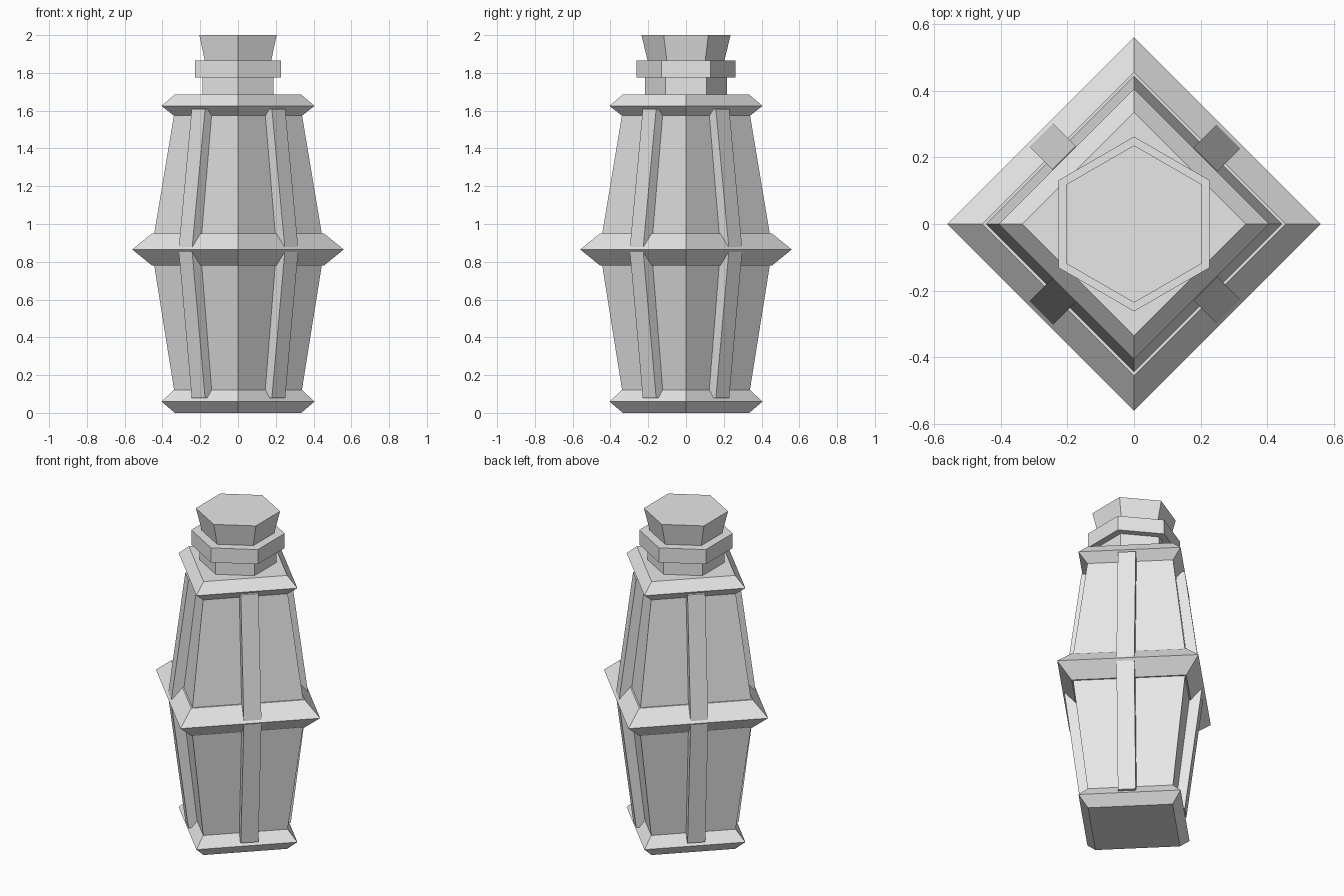
import bpy, bmesh, math
from mathutils import Vector, Matrix

cube = bpy.data.objects.get("Cube")
if cube:
    bpy.data.objects.remove(cube, do_unlink=True)

# Single plain grey finish
GREY = (0.8, 0.8, 0.8, 1)
mat = bpy.data.materials.new("plain grey")
mat.use_nodes = True
mat.diffuse_color = GREY
mat.node_tree.nodes["Principled BSDF"].inputs["Base Color"].default_value = GREY


def add_object(name, bm):
    bmesh.ops.recalc_face_normals(bm, faces=bm.faces)
    mesh = bpy.data.meshes.new(name)
    bm.to_mesh(mesh)
    bm.free()
    mesh.materials.append(mat)
    obj = bpy.data.objects.new(name, mesh)
    bpy.context.collection.objects.link(obj)
    return obj


def loft(name, rings):
    """Skin a stack of equal-sized point rings and cap both ends."""
    bm = bmesh.new()
    loops = [[bm.verts.new(p) for p in ring] for ring in rings]
    n = len(loops[0])
    for low, high in zip(loops, loops[1:]):
        for i in range(n):
            j = (i + 1) % n
            bm.faces.new((low[i], low[j], high[j], high[i]))
    bm.faces.new(loops[0][::-1])
    bm.faces.new(loops[-1])
    return add_object(name, bm)


def prism(name, sides, profile):
    """Faceted turning with a corner on the y axis; profile is (radius, z)."""
    def ring(r, z):
        step = math.tau / sides
        return [(r * math.sin(i * step), r * math.cos(i * step), z) for i in range(sides)]
    return loft(name, [ring(r, z) for r, z in profile])


# Four-sided body and its bevelled bands
prism("body", 4, [(0.335, 0.1), (0.445, 0.79), (0.445, 0.94), (0.335, 1.6)])
prism("base_band", 4, [(0.335, 0), (0.405, 0.06), (0.335, 0.125)])
prism("middle_band", 4, [(0.455, 0.78), (0.56, 0.865), (0.455, 0.95)])
prism("shoulder_band", 4, [(0.335, 1.57), (0.405, 1.625), (0.335, 1.685)])

# Six-sided neck, collar and flared stopper
prism("neck", 6, [(0.217, 1.67), (0.217, 1.78)])
prism("collar", 6, [(0.262, 1.775), (0.262, 1.865)])
prism("stopper", 6, [(0.202, 1.86), (0.236, 2)])

# Bent rib down the middle of each side, set slightly off centre
HALF, DEPTH = 0.05, 0.12
LEVELS = [(0.408, 0.08), (0.547, 0.865), (0.408, 1.61)]
for sx, xname in ((1, "left"), (-1, "right")):
    shift = 0.015 if sx > 0 else -0.008
    for sy, yname in ((-1, "front"), (1, "back")):
        out = Vector((sx, sy, 0)).normalized()
        along = Vector((1, -sx * sy, 0)).normalized()
        rings = []
        for reach, z in LEVELS:
            face = out * (reach / math.sqrt(2)) + along * shift + Vector((0, 0, z))
            a, b = face - along * HALF, face + along * HALF
            rings.append([a, b, b - out * DEPTH, a - out * DEPTH])
        loft(f"{yname}_{xname}_rib", rings)
